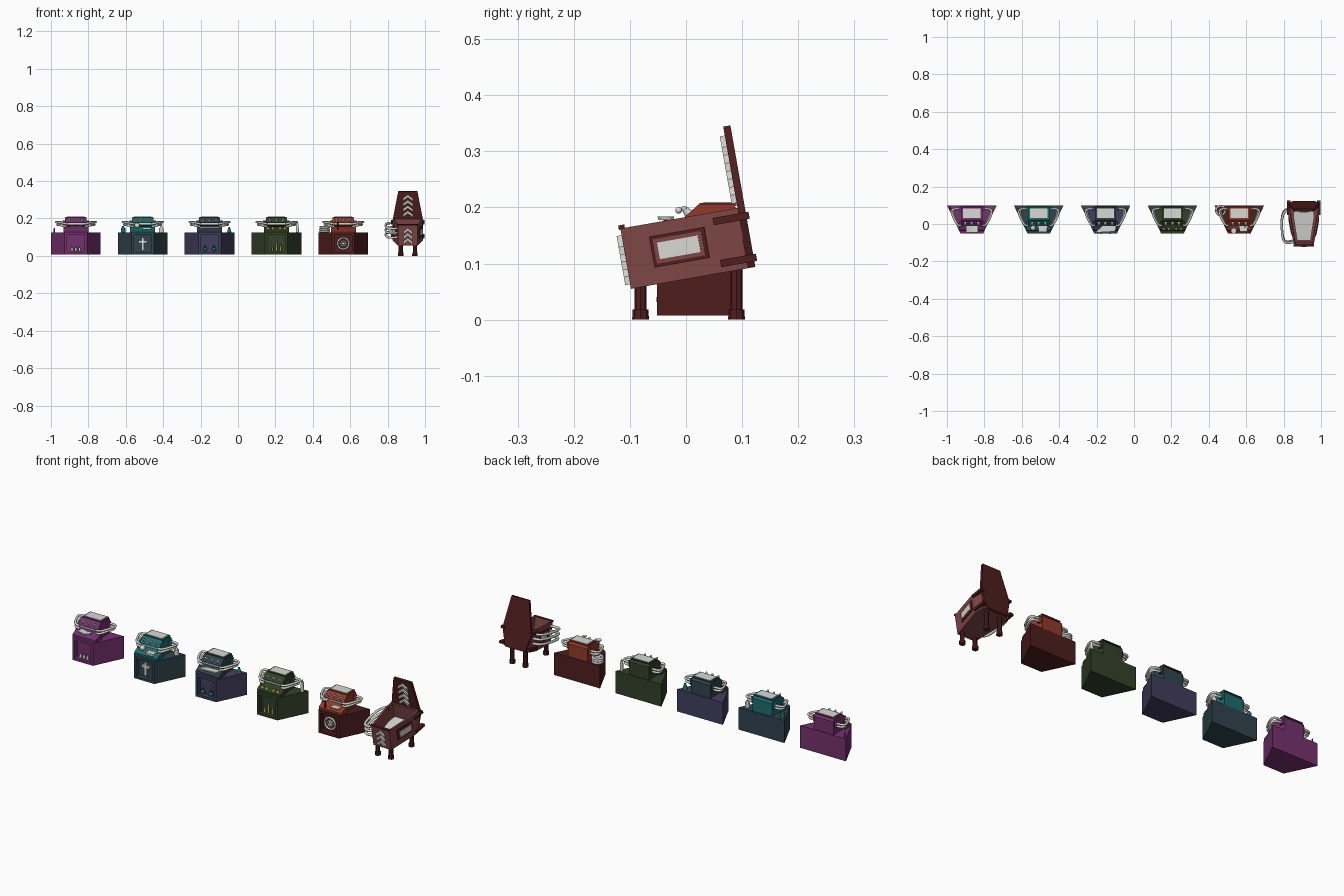
import bpy, bmesh, math
from mathutils import Matrix, Vector

if "Cube" in bpy.data.objects:
    bpy.data.objects.remove(bpy.data.objects["Cube"])

def mat(name, r, g, b):
    m = bpy.data.materials.new(name)
    m.diffuse_color = tuple(((c / 255 + 0.055) / 1.055) ** 2.4 for c in (r, g, b)) + (1,)
    m.use_nodes = True
    m.node_tree.nodes["Principled BSDF"].inputs["Base Color"].default_value = m.diffuse_color
    return m

PURPLE = mat("purple", 118, 50, 112)
SLATE = mat("slate", 48, 68, 78)
TEAL = mat("teal", 32, 108, 112)
VIOLET = mat("dusk violet", 66, 62, 94)
GREEN = mat("dark green", 50, 66, 42)
DARKRED = mat("dark red", 80, 30, 30)
RUST = mat("rust orange", 146, 58, 44)
BROWN = mat("red brown", 128, 70, 70)
LIGHT = mat("light grey", 216, 216, 212)
GOLD = mat("gold", 190, 165, 60)
I = Matrix.Identity(4)

def finish(bm, name, m, M=I):
    bmesh.ops.recalc_face_normals(bm, faces=bm.faces)
    bm.transform(M)
    me = bpy.data.meshes.new(name)
    bm.to_mesh(me)
    bm.free()
    me.materials.append(m)
    ob = bpy.data.objects.new(name, me)
    bpy.context.collection.objects.link(ob)
    return ob

# extrude a 2D profile along an axis, optionally sinking a recess in one face
def prism(name, pts, axis, d0, d1, m, M=I, recess=None):
    put = {'x': lambda a, b, d: (d, a, b), 'y': lambda a, b, d: (a, d, b), 'z': lambda a, b, d: (a, b, d)}[axis]
    bm = bmesh.new()
    lo = [bm.verts.new(put(a, b, d0)) for a, b in pts]
    hi = [bm.verts.new(put(a, b, d1)) for a, b in pts]
    bm.faces.new(lo)
    bm.faces.new(hi)
    n = len(pts)
    for i in range(n):
        bm.faces.new((lo[i], lo[(i + 1) % n], hi[(i + 1) % n], hi[i]))
    bmesh.ops.recalc_face_normals(bm, faces=bm.faces)
    if recess:
        direction, rim, depth = recess
        d = Vector(direction)
        face = max(bm.faces, key=lambda f: f.normal.dot(d))
        bmesh.ops.inset_region(bm, faces=[face], thickness=rim)
        f = bmesh.ops.extrude_discrete_faces(bm, faces=[face])['faces'][0]
        bmesh.ops.translate(bm, verts=f.verts, vec=-d * depth)
    return finish(bm, name, m, M)

def box(name, x0, x1, y0, y1, z0, z1, m, M=I):
    return prism(name, [(x0, y0), (x1, y0), (x1, y1), (x0, y1)], 'z', z0, z1, m, M)

def cone(name, x, y, z, r1, r2, h, m, M=I, tilt=0, n=14):
    bm = bmesh.new()
    bmesh.ops.create_cone(bm, cap_ends=True, segments=n, radius1=r1, radius2=r2, depth=h,
                          matrix=Matrix.Translation((0, 0, h / 2)))
    return finish(bm, name, m, M @ Matrix.Translation((x, y, z)) @ Matrix.Rotation(tilt, 4, 'X'))

def ball(name, x, y, z, r, m, M=I):
    bm = bmesh.new()
    bmesh.ops.create_uvsphere(bm, u_segments=12, v_segments=8, radius=r)
    ob = finish(bm, name, m, M @ Matrix.Translation((x, y, z)))
    ob.data.shade_smooth()
    return ob

def tube(name, pts, r, m, M=I, cyclic=False):
    cu = bpy.data.curves.new(name, 'CURVE')
    cu.dimensions = '3D'
    cu.bevel_depth, cu.bevel_resolution, cu.resolution_u = r, 2, 5
    cu.use_fill_caps = True
    s = cu.splines.new('NURBS')
    s.points.add(len(pts) - 1)
    for p, co in zip(s.points, pts):
        p.co = tuple(M @ Vector(co)) + (1,)
    s.order_u, s.use_endpoint_u, s.use_cyclic_u = 3, not cyclic, cyclic
    ob = bpy.data.objects.new(name, cu)
    cu.materials.append(m)
    bpy.context.collection.objects.link(ob)
    bpy.ops.object.select_all(action='DESELECT')
    ob.select_set(True)
    bpy.context.view_layer.objects.active = ob
    bpy.ops.object.convert(target='MESH')

def ring(x, y, z, r, axis):
    a = [2 * math.pi * i / 12 for i in range(12)]
    return [(x + r * math.cos(t), y + (r * math.sin(t) if axis == 'z' else 0),
             z + (r * math.sin(t) if axis == 'y' else 0)) for t in a]

# shared console: tapered base with niche, sloped housing, shelf, screen, knobs, hoses
def console(cx, base, top):
    M = Matrix.Translation((cx, 0, 0))
    prism("console_base", [(-.133, .1), (-.06, -.052), (.06, -.052), (.133, .1)], 'z', .007, .124, base, M,
          ((0, -1, 0), .018, .025))
    prism("console_housing", [(.096, .124), (.096, .192), (.084, .205), (.022, .205), (-.008, .178),
                              (-.008, .166), (.015, .155), (.015, .124)], 'x', -.057, .057, top, M)
    prism("console_shelf", [(.015, .124), (.015, .157), (-.03, .142), (-.038, .134), (-.038, .124)],
          'x', -.067, .067, top, M)
    box("screen_frame", -.054, .054, .024, .09, .203, .208, top, M)
    box("screen", -.046, .046, .031, .083, .207, .21, LIGHT, M)
    for x in (-.035, 0, .035):
        cone("knob", x, .005, .189, .008, .006, .01, LIGHT, M, math.radians(42))
        ball("knob_tip", x, -.003, .198, .005, LIGHT, M)
    box("control_strip", -.045, .045, -.011, -.007, .168, .176, LIGHT, M)
    for s in (-1, 1):
        for z, k in ((.181, 1), (.167, .93)):
            tube("side_hose", [(s * .05, .08, z), (s * .09 * k, .084, z), (s * .112 * k, .07, z),
                               (s * .092 * k, .02, z - .002), (s * .07, -.014, z - .006),
                               (s * .05, -.004, z - .01)], .0058, LIGHT, M)
        cone("hose_socket", s * .062, .08, .16, .009, .009, .03, top, M)
    return M

A, B, C, D, E = [console(-.867 + .3575 * i, *c) for i, c in enumerate(
    [(PURPLE, PURPLE), (SLATE, TEAL), (VIOLET, SLATE), (GREEN, GREEN), (DARKRED, RUST)])]

# purple console: bottles in niche, open book on shelf, small stick
for x in (-.02, 0, .02):
    cone("bottle", x, -.04, .025, .007, .006, .018, LIGHT, A)
    cone("bottle_neck", x, -.04, .043, .003, .003, .01, LIGHT, A)
for s in (-1, 1):
    prism("book_page", [(0, .152), (s * .032, .159), (s * .032, .164), (0, .157)], 'y', -.046, -.012, LIGHT, A)
cone("side_vial", -.115, .085, .124, .005, .003, .024, PURPLE, A)

# teal console: cross in niche, skull, draped cloth, jars on corners
box("cross_upright", -.007, .007, -.042, -.032, .03, .098, LIGHT, B)
box("cross_bar", -.023, .023, -.042, -.032, .07, .083, LIGHT, B)
ball("skull", -.03, -.022, .162, .014, LIGHT, B)
box("cloth", 0, .045, -.042, -.012, .142, .153, LIGHT, B)
for x, m in ((-.105, TEAL), (.1, LIGHT)):
    cone("corner_jar", x, .075, .124, .012, .012, .026, m, B)
    cone("corner_jar_lid", x, .075, .15, .008, .005, .01, m, B)

# violet console: teal pots in niche, paper scroll, corner jar
for x in (-.024, .024):
    ball("teal_pot", x, -.042, .036, .011, TEAL, C)
    cone("teal_pot_neck", x, -.042, .045, .004, .005, .01, TEAL, C)
prism("paper_sheet", [(-.055, -.046), (.05, -.04), (.06, -.008), (-.02, -.012)], 'z', .15, .156, LIGHT, C)
cone("corner_flask", .105, .075, .124, .013, .004, .03, TEAL, C)

# green console: gold candles in niche and on shelf, tall candle at side
for x, h in ((-.022, .02), (0, .045), (.022, .028)):
    cone("niche_candle", x, -.04, .025, .006, .005, h, GOLD, D)
    cone("candle_flame", x, -.04, .025 + h, .003, 0, .012, LIGHT, D)
for x in (-.045, -.02, .02, .045):
    cone("shelf_vessel", x, -.027, .14, .009, .006, .014, GOLD, D)
cone("tall_candle", .112, .08, .124, .008, .007, .05, LIGHT, D)
cone("tall_candle_flame", .112, .08, .174, .004, 0, .014, GOLD, D)

# rust console: wheel in niche, coil, lever and stand
tube("niche_wheel", ring(0, -.04, .066, .031, 'y'), .005, LIGHT, E, True)
tube("niche_wheel_hub", ring(0, -.04, .066, .014, 'y'), .004, LIGHT, E, True)
for i in range(4):
    R = Matrix.Translation((0, -.038, .066)) @ Matrix.Rotation(i * math.pi / 4, 4, 'Y')
    box("wheel_spoke", -.029, .029, -.002, .002, -.002, .002, LIGHT, E @ R)
for i in range(3):
    tube("corner_coil", ring(-.1, .072, .131 + i * .011, .025, 'z'), .0055, LIGHT, E, True)
cone("stand_post", -.03, -.036, .14, .004, .004, .038, DARKRED, E)
cone("stand_dish", -.03, -.036, .178, .013, .015, .006, LIGHT, E)
ball("lever_ball", .03, -.013, .195, .006, LIGHT, E)
box("shelf_card", 0, .045, -.04, -.012, .148, .153, LIGHT, E)

# reclining casket chair, built level then tilted back ten degrees
T = Matrix.Translation((.908, -.098, .055)) @ Matrix.Rotation(math.radians(10), 4, 'X')
prism("chair_tub", [(-.052, 0), (.052, 0), (.082, .165), (.075, .212), (-.075, .212), (-.082, .165)],
      'z', 0, .109, BROWN, T, ((0, 0, 1), .011, .072))
prism("tub_rim", [(-.054, -.003), (.054, -.003), (.054, .008), (-.054, .008)], 'z', .107, .115, DARKRED, T)
prism("seat_pad", [(-.036, .018), (.036, .018), (.056, .15), (.052, .19), (-.052, .19), (-.056, .15)],
      'z', .036, .048, LIGHT, T)
prism("lid_back", [(-.058, 0), (.058, 0), (.083, .09), (.051, .256), (-.051, .256), (-.083, .09)],
      'y', .212, .225, DARKRED, T)

def chevron(name, y0, y1, z, w):
    prism(name, [(-w, z), (0, z + .02), (w, z), (w, z + .015), (0, z + .035), (-w, z + .015)],
          'y', y0, y1, LIGHT, T)

for i in range(4):
    chevron("lid_chevron", .203, .213, .118 + i * .029, .027)
for i in range(3):
    chevron("foot_chevron", -.009, .001, .008 + i * .027, .024)

# side windows follow the tapered tub walls; clasps grip the lid
ang = math.atan2(.03, .165)
for s in (-1, 1):
    W = T @ Matrix.Translation((s * .052, 0, 0)) @ Matrix.Rotation(-s * ang, 4, 'Z')
    for name, a, b, e, m in (("window_frame", .049, .15, .003, DARKRED), ("window_border", .055, .144, .0045, BROWN),
                             ("side_window", .062, .137, .006, LIGHT)):
        g = a - .049
        box(name, min(0, s * e), max(0, s * e), a, b, .03 + g, .086 - g, m, W)
    for z in (.01, .086):
        box("lid_clasp", s * .08 - .01, s * .08 + .01, .165, .23, z, z + .013, DARKRED, T)
    for y, h in ((-.081, .068), (.09, .1)):
        cone("chair_leg", .908 + s * .038, y, 0, .011, .011, h, DARKRED, n=8)
        cone("chair_foot", .908 + s * .038, y, 0, .015, .014, .018, DARKRED, n=8)

# hoses looping along the left side of the chair
for z in (.042, .066, .09):
    tube("chair_hose", [(-.07, .19, z), (-.1, .19, z), (-.118, .15, z), (-.118, .08, z),
                        (-.11, .02, z), (-.085, .008, z), (-.05, .02, z)], .0065, LIGHT, T)
